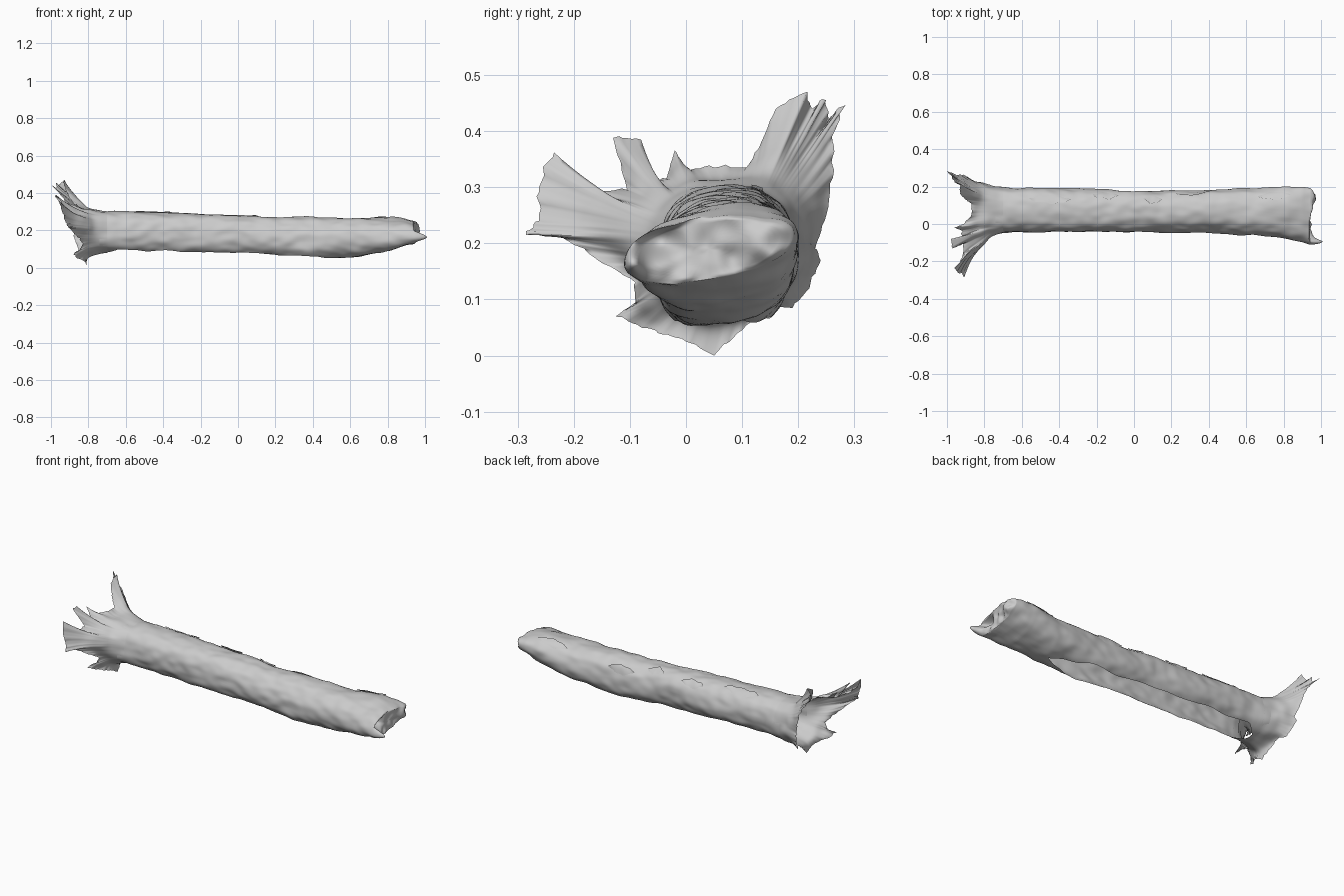
import bpy, bmesh, math
from mathutils import Vector, noise

if "Cube" in bpy.data.objects:
    bpy.data.objects.remove(bpy.data.objects["Cube"])

# trunk stations: x, ymin, ymax, zmin, ztop, tilt of the section
STATIONS = [
    (-0.85, -0.07, 0.21, 0.07, 0.315, 0.0),
    (-0.70, -0.05, 0.195, 0.08, 0.300, 0.0),
    (-0.40, -0.045, 0.19, 0.075, 0.293, 0.05),
    (0.00, -0.04, 0.175, 0.065, 0.280, 0.05),
    (0.35, -0.05, 0.18, 0.042, 0.265, 0.05),
    (0.65, -0.06, 0.19, 0.06, 0.266, 0.08),
    (0.82, -0.08, 0.20, 0.095, 0.267, 0.12),
    (0.90, -0.10, 0.20, 0.125, 0.255, 0.15),
    (0.96, -0.12, 0.195, 0.14, 0.240, 0.15),
]

# ragged root rim: x, y, z, going clockwise as seen from the right
RIM = [
    (-0.93, 0.16, 0.44), (-0.93, 0.21, 0.468), (-0.96, 0.225, 0.44), (-0.97, 0.25, 0.455),
    (-0.97, 0.255, 0.42), (-1.0, 0.285, 0.447), (-0.95, 0.26, 0.39), (-0.91, 0.264, 0.33),
    (-0.89, 0.25, 0.25), (-0.87, 0.23, 0.19), (-0.88, 0.24, 0.17), (-0.86, 0.22, 0.12),
    (-0.85, 0.19, 0.085), (-0.83, 0.15, 0.085), (-0.82, 0.10, 0.045), (-0.81, 0.05, 0.0),
    (-0.81, 0.0, 0.025), (-0.83, -0.05, 0.04), (-0.86, -0.08, 0.05), (-0.88, -0.125, 0.07),
    (-0.85, -0.09, 0.09), (-0.83, -0.09, 0.13), (-0.86, -0.15, 0.165), (-0.90, -0.22, 0.21),
    (-0.91, -0.285, 0.215), (-0.92, -0.262, 0.24), (-0.94, -0.262, 0.30), (-0.96, -0.235, 0.362),
    (-0.94, -0.235, 0.31), (-0.92, -0.18, 0.287), (-0.91, -0.105, 0.295), (-0.97, -0.13, 0.388),
    (-0.98, -0.08, 0.385), (-0.92, -0.07, 0.305), (-0.92, -0.035, 0.315), (-0.96, -0.02, 0.366),
    (-0.91, 0.0, 0.33), (-0.87, 0.05, 0.335), (-0.87, 0.11, 0.335), (-0.90, 0.13, 0.37),
]
CENTRE_Y, CENTRE_Z = 0.06, 0.19


def section(x):
    for a, b in zip(STATIONS, STATIONS[1:]):
        if x <= b[0]:
            t = max(0, (x - a[0]) / (b[0] - a[0]))
            return [p + (q - p) * t for p, q in zip(a[1:], b[1:])]
    return list(STATIONS[-1][1:])


def bumps(p):
    v = Vector((p[0] * 0.6, p[1], p[2]))
    return 0.009 * noise.noise(v * 9) + 0.005 * noise.noise(v * 25)


def trunk_point(x, ang, scale=1.0):
    y0, y1, z0, z1, tilt = section(x)
    c, s = math.cos(ang), math.sin(ang)
    power = lambda v: math.copysign(abs(v) ** 0.86, v)
    dy = (y1 - y0) / 2 * power(c)
    dz = (z1 - z0) / 2 * power(s)
    p = Vector((x, (y0 + y1) / 2 + dy * scale, (z0 + z1) / 2 + (dz + tilt * dy) * scale))
    return p + Vector((0, c, s)) * bumps(p) * scale


def grid_object(name, rows, wrap=False):
    bm = bmesh.new()
    vs = [[bm.verts.new(p) for p in row] for row in rows]
    for r0, r1 in zip(vs, vs[1:]):
        n = len(r0)
        for j in range(n if wrap else n - 1):
            k = (j + 1) % n
            bm.faces.new((r0[j], r0[k], r1[k], r1[j]))
    bmesh.ops.remove_doubles(bm, verts=bm.verts, dist=0.0004)
    bmesh.ops.recalc_face_normals(bm, faces=bm.faces)
    me = bpy.data.meshes.new(name)
    bm.to_mesh(me)
    bm.free()
    me.shade_smooth()
    ob = bpy.data.objects.new(name, me)
    bpy.context.collection.objects.link(ob)
    return ob


def gap(x):
    # half angle of the slot along the underside
    ramp = min(1, max(0, (x + 0.72) / 0.08), max(0, (0.62 - x) / 0.2))
    return ramp * (0.66 + 0.15 * noise.noise(Vector((x * 7, 2, 5))))


# hollow trunk shell, open along the underside, closed by a knobbly broken end
SIDES, STEPS = 72, 170
rows = []
for i in range(STEPS + 1):
    x = -0.74 + 1.68 * i / STEPS
    g = gap(x)
    a0, a1 = -math.pi / 2 + g, 1.5 * math.pi - g
    rows.append([trunk_point(x, a0 + (a1 - a0) * j / SIDES) for j in range(SIDES + 1)])
for k in range(1, 17):
    s = math.cos(k / 16 * math.pi / 2)
    row = []
    for j in range(SIDES + 1):
        p = trunk_point(0.94, -math.pi / 2 + 2 * math.pi * j / SIDES, s)
        lip = math.exp(-((p.y + 0.105) / 0.03) ** 2 - ((p.z - 0.165) / 0.035) ** 2)
        knob = math.exp(-((p.y - 0.14) / 0.06) ** 2 - ((p.z - 0.2) / 0.05) ** 2)
        hollow = math.exp(-((p.y + 0.055) / 0.035) ** 2 - ((p.z - 0.2) / 0.03) ** 2)
        dent = math.exp(-((p.y - 0.03) / 0.04) ** 2)
        rise = min(1, k / 5)
        p.x += rise * (0.085 * lip + 0.03 * knob - 0.06 * hollow - 0.01 * dent
                       + 0.022 * noise.noise(p * 25)) + 0.004 * rise
        row.append(p)
    rows.append(row)
grid_object("trunk", rows)

# root flare: each strip bends from the trunk out to the ragged rim
SUB = 6
rim = []
for a, b in zip(RIM, RIM[1:] + RIM[:1]):
    a, b = Vector(a), Vector(b)
    for j in range(SUB):
        p = a.lerp(b, j / SUB)
        if j:
            jag = 0.008 * noise.noise(p * 70)
            p += Vector((jag, jag * (p.y - CENTRE_Y) * 4, abs(jag)))
        rim.append(p)
N = len(rim)


def averaged(items, j, half):
    total = items[j].copy()
    for o in range(1, half + 1):
        total += items[(j + o) % N] + items[(j - o) % N]
    return total / (2 * half + 1)


dirs = [Vector((p.y - CENTRE_Y, p.z - CENTRE_Z)).normalized() for p in rim]
for half in (12, 12):
    dirs = [averaged(dirs, j, half).normalized() for j in range(N)]
angles = [math.atan2(d.y, d.x) for d in dirs]
soft = [averaged(rim, j, 7) for j in range(N)]
rows = []
for i in range(21):
    t = i / 20
    row = []
    for p, sp, a in zip(rim, soft, angles):
        start, mid = trunk_point(-0.70, a), trunk_point(-0.82, a)
        end = sp.lerp(p, t ** 2)
        q = start * (1 - t) ** 2 + mid * 2 * t * (1 - t) + end * t * t
        wob = 0.008 * t * (1 - t) * 4 * noise.noise(q * 14)
        row.append(q + Vector((wob, wob * math.cos(a), wob * math.sin(a))))
    rows.append(row)
grid_object("root_flare", rows, wrap=True)

# loose bark flakes along the top and back
for n, (x, ang, length) in enumerate([(-0.45, 1.1, 0.22), (-0.15, 0.8, 0.14),
                                      (0.1, 1.0, 0.1), (0.3, 0.6, 0.16), (0.75, 0.9, 0.18)]):
    rows = []
    for i in range(13):
        u = i / 12
        width = 0.22 * math.sin(math.pi * u) + 0.02
        row = []
        for j in range(7):
            a = ang + width * (j / 3 - 1) + 0.12 * noise.noise(Vector((u * 4, n, 0)))
            p = trunk_point(x + length * (u - 0.5), a)
            row.append(p + Vector((0, math.cos(a), math.sin(a))) * (0.002 + 0.006 * j / 6))
        rows.append(row)
    grid_object(f"bark_flake_{n + 1}", rows)
